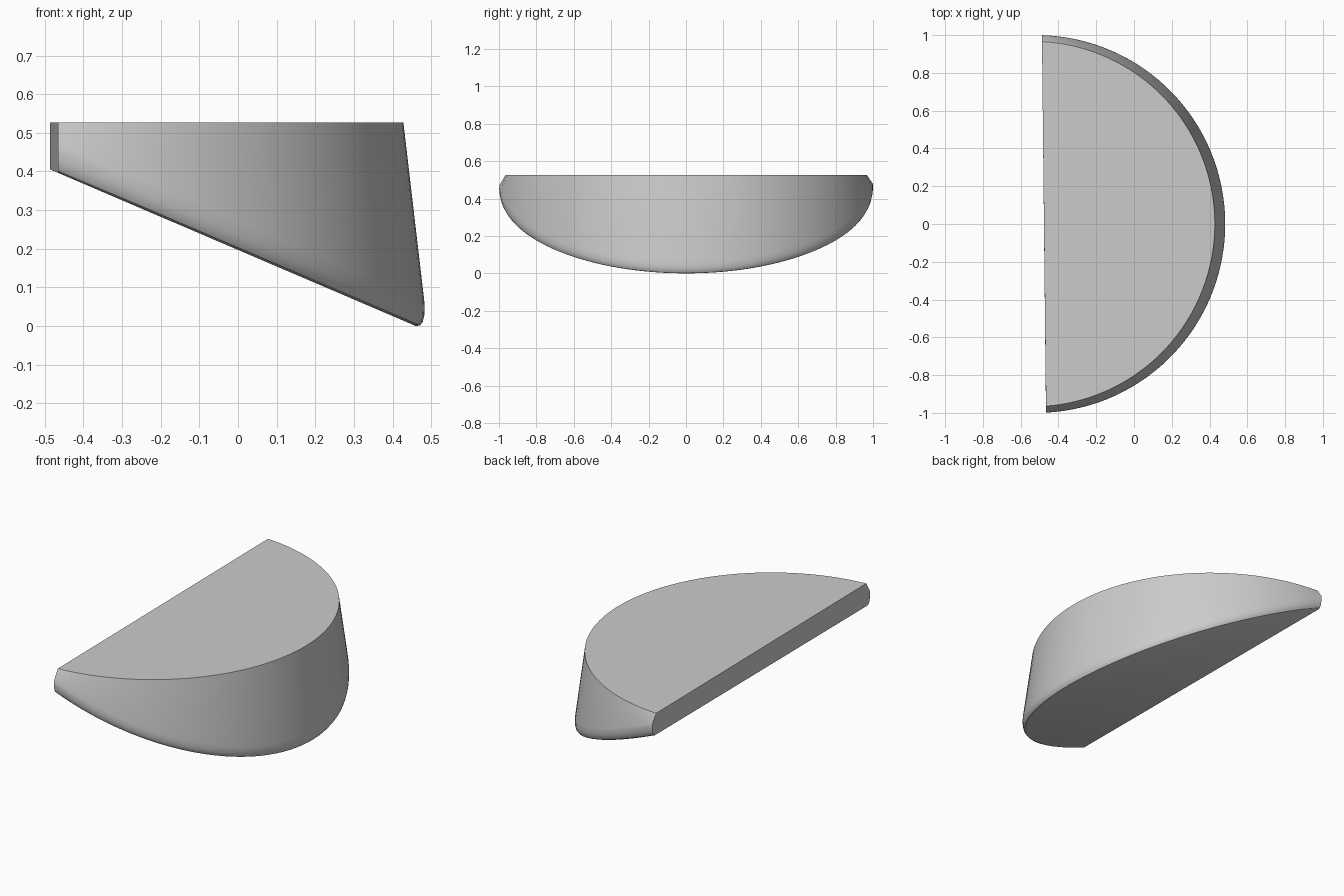
import bpy, bmesh, math

cube = bpy.data.objects.get("Cube")
if cube:
    bpy.data.objects.remove(cube, do_unlink=True)

TOP = 0.527
SEGMENTS = 64


def underside(x):
    """Height of the sloping underside."""
    return 0.197 - 0.428 * x


def arc(center, radius, lift):
    """Arc ending on the slightly skewed flat cut; no lift means the top rim."""
    first, last = (s * math.acos((-0.4765 - s * 0.0105 - center) / radius) for s in (-1, 1))
    points = []
    for i in range(SEGMENTS + 1):
        a = first + (last - first) * i / SEGMENTS
        x, y = center + radius * math.cos(a), radius * math.sin(a)
        points.append((x, y, TOP if lift is None else underside(x) + lift))
    return points


# Arcs from the top rim, down the leaning wall and around the rounded lower edge
rings = [(-0.539, 0.967, None), (-0.517, 0.999, 0.075), (-0.517, 1.0, 0.055),
         (-0.517, 0.999, 0.036), (-0.517, 0.995, 0.018), (-0.517, 0.988, 0.006),
         (-0.517, 0.977, 0.0)]
bm = bmesh.new()
loops = [[bm.verts.new(p) for p in arc(*ring)] for ring in rings]
for upper, lower in zip(loops, loops[1:]):
    for i in range(SEGMENTS):
        bm.faces.new((upper[i], lower[i], lower[i + 1], upper[i + 1]))

# Flat top, flat underside and upright cut face
bm.faces.new(loops[0])
bm.faces.new(loops[-1][::-1])
bm.faces.new([ring[0] for ring in loops] + [ring[-1] for ring in reversed(loops)])
bmesh.ops.recalc_face_normals(bm, faces=bm.faces)

mesh = bpy.data.meshes.new("half_round_wedge")
bm.to_mesh(mesh)
bm.free()
wedge = bpy.data.objects.new("half_round_wedge", mesh)
bpy.context.collection.objects.link(wedge)

# Plain grey finish
grey = bpy.data.materials.new("light_grey")
grey.use_nodes = True
color = (0.6, 0.6, 0.6, 1)
grey.diffuse_color = color
grey.node_tree.nodes["Principled BSDF"].inputs["Base Color"].default_value = color
mesh.materials.append(grey)

bpy.ops.object.select_all(action="DESELECT")
wedge.select_set(True)
bpy.context.view_layer.objects.active = wedge
bpy.ops.object.shade_smooth_by_angle(angle=math.radians(30))
